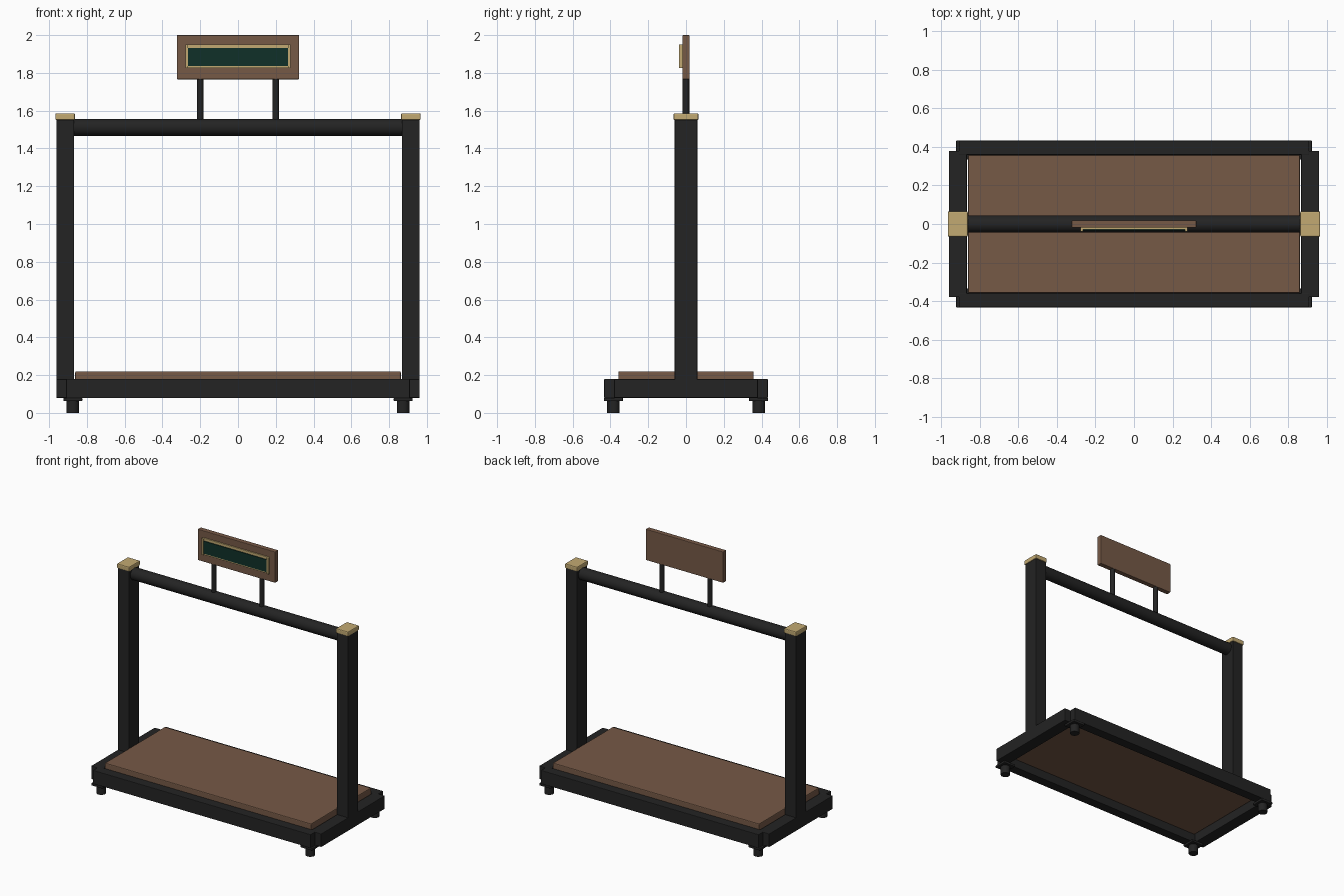
import bpy
from math import radians

if "Cube" in bpy.data.objects:
    bpy.data.objects.remove(bpy.data.objects["Cube"], do_unlink=True)


def material(name, rgb):
    mat = bpy.data.materials.new(name)
    mat.use_nodes = True
    mat.diffuse_color = (*rgb, 1)
    bsdf = next(n for n in mat.node_tree.nodes if n.type == "BSDF_PRINCIPLED")
    bsdf.inputs["Base Color"].default_value = (*rgb, 1)
    return mat


BLACK = material("black metal", (0.017, 0.017, 0.017))
WOOD = material("brown wood", (0.18, 0.10, 0.062))
BRASS = material("brass", (0.54, 0.40, 0.17))
GREEN = material("dark green", (0.005, 0.03, 0.022))


def box(name, low, high, mat, bevel=0.004):
    """Bevelled box between two opposite corners."""
    bpy.ops.mesh.primitive_cube_add(
        size=1, location=[(a + b) / 2 for a, b in zip(low, high)])
    ob = bpy.context.object
    ob.name = name
    ob.scale = [b - a for a, b in zip(low, high)]
    bpy.ops.object.transform_apply(location=False, rotation=False, scale=True)
    ob.data.materials.append(mat)
    if bevel:
        mod = ob.modifiers.new("Soft edges", "BEVEL")
        mod.width = bevel
        mod.segments = 2
    return ob


def cylinder(name, centre, radius, length, mat, along_x=False):
    bpy.ops.mesh.primitive_cylinder_add(
        vertices=32, radius=radius, depth=length, location=centre,
        rotation=(0, radians(90) if along_x else 0, 0))
    ob = bpy.context.object
    ob.name = name
    ob.data.materials.append(mat)
    bpy.ops.object.shade_smooth_by_angle(angle=radians(40))
    return ob


# Base platform and its long rails
box("platform", (-0.862, -0.358, 0.14), (0.862, 0.358, 0.22), WOOD, 0.006)
for side, y in (("front", -0.396), ("back", 0.396)):
    box(f"{side}_rail", (-0.91, y - 0.037, 0.078), (0.91, y + 0.037, 0.18), BLACK)

# End rails, posts, caps and feet on each side
for side, s in (("right", -1), ("left", 1)):
    x = s * 0.915
    box(f"{side}_end_rail", (x - 0.047, -0.38, 0.079), (x + 0.047, 0.38, 0.179), BLACK)
    box(f"{side}_post", (x - 0.047, -0.06, 0.17), (x + 0.047, 0.06, 1.56), BLACK)
    box(f"{side}_post_cap", (x - 0.052, -0.066, 1.55), (x + 0.052, 0.066, 1.586),
        BRASS, 0.007)
    for end, y in (("front", -0.384), ("back", 0.384)):
        fx = s * 0.874
        box(f"{end}_{side}_foot_plate", (fx - 0.05, y - 0.05, 0.062),
            (fx + 0.05, y + 0.05, 0.08), BLACK)
        cylinder(f"{end}_{side}_foot", (fx, y, 0.033), 0.033, 0.066, BLACK)
    # Sign support
    cylinder(f"{side}_sign_support", (s * 0.2, 0, 1.65), 0.0175, 0.25, BLACK)

# Round crossbar
cylinder("crossbar", (0, 0, 1.512), 0.045, 1.78, BLACK, along_x=True)

# Sign board with framed green panel
box("sign_board", (-0.324, -0.019, 1.766), (0.324, 0.019, 2.0), WOOD)
box("sign_panel", (-0.266, -0.034, 1.837), (0.266, -0.015, 1.931), GREEN, 0)
for side, z in (("top", 1.94), ("bottom", 1.832)):
    h = 0.01 if side == "top" else 0.007
    box(f"frame_{side}", (-0.278, -0.028, z - h), (0.278, -0.015, z + h), BRASS, 0.001)
for side, s in (("right", -1), ("left", 1)):
    box(f"frame_{side}", (s * 0.271 - 0.007, -0.038, 1.825),
        (s * 0.271 + 0.007, -0.015, 1.95), BRASS, 0.001)
